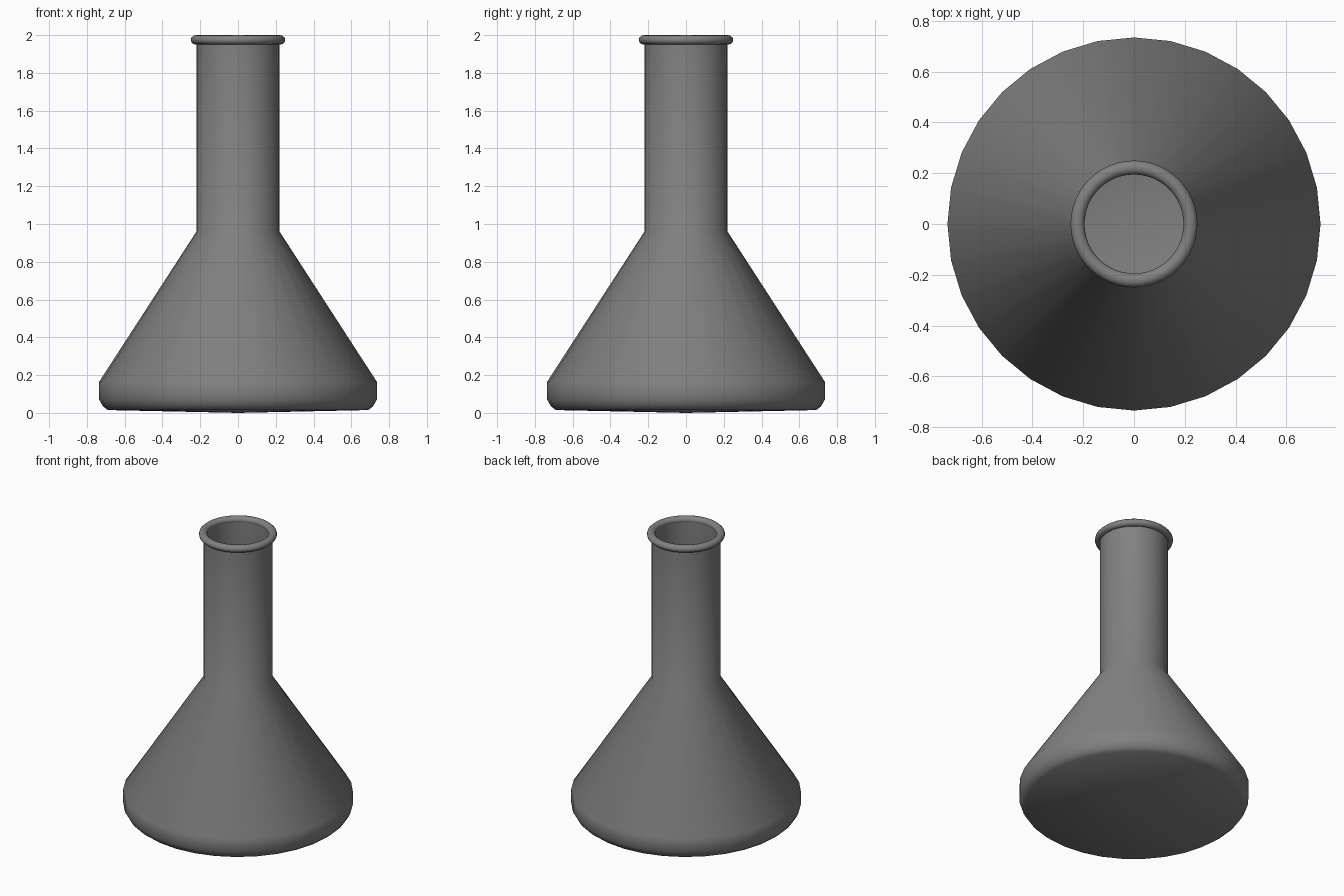
import bpy
import bmesh
from math import cos, sin, pi, radians

cube = bpy.data.objects.get("Cube")
if cube:
    bpy.data.objects.remove(cube, do_unlink=True)

grey = bpy.data.materials.new("grey glass")
grey.use_nodes = True
colour = (0.22, 0.22, 0.22, 1)
grey.diffuse_color = colour
grey.node_tree.nodes["Principled BSDF"].inputs["Base Color"].default_value = colour


def lathe(name, profile, segments=32, closed=False):
    """Spin an (r, z) profile around the z axis."""
    bm = bmesh.new()
    points = [bm.verts.new((r, 0, z)) for r, z in profile]
    pairs = list(zip(points, points[1:]))
    if closed:
        pairs.append((points[-1], points[0]))
    edges = [bm.edges.new(p) for p in pairs]
    bmesh.ops.spin(bm, geom=points + edges, cent=(0, 0, 0), axis=(0, 0, 1),
                   angle=2 * pi, steps=segments, use_duplicate=False)
    bmesh.ops.remove_doubles(bm, verts=bm.verts[:], dist=0.0005)
    bmesh.ops.recalc_face_normals(bm, faces=bm.faces[:])
    mesh = bpy.data.meshes.new(name)
    bm.to_mesh(mesh)
    bm.free()
    mesh.materials.append(grey)
    obj = bpy.data.objects.new(name, mesh)
    bpy.context.collection.objects.link(obj)
    bpy.ops.object.select_all(action="DESELECT")
    obj.select_set(True)
    bpy.context.view_layer.objects.active = obj
    bpy.ops.object.shade_smooth_by_angle(angle=radians(60))
    return obj


# Hollow body: outer wall from the base centre up, then inner wall back down
outer = [(0, 0), (0.69, 0.015), (0.715, 0.035), (0.735, 0.07),
         (0.735, 0.165), (0.22, 0.96), (0.22, 1.975)]
inner = [(0.198, 1.975), (0.198, 0.95), (0.71, 0.16), (0.71, 0.075),
         (0.68, 0.04), (0, 0.03)]
lathe("flask_body", outer + inner)

# Rounded rolled lip
ring = [(0.2225 + 0.0275 * cos(a * pi / 6), 1.975 + 0.025 * sin(a * pi / 6))
        for a in range(12)]
lathe("flask_lip", ring, segments=48, closed=True)
